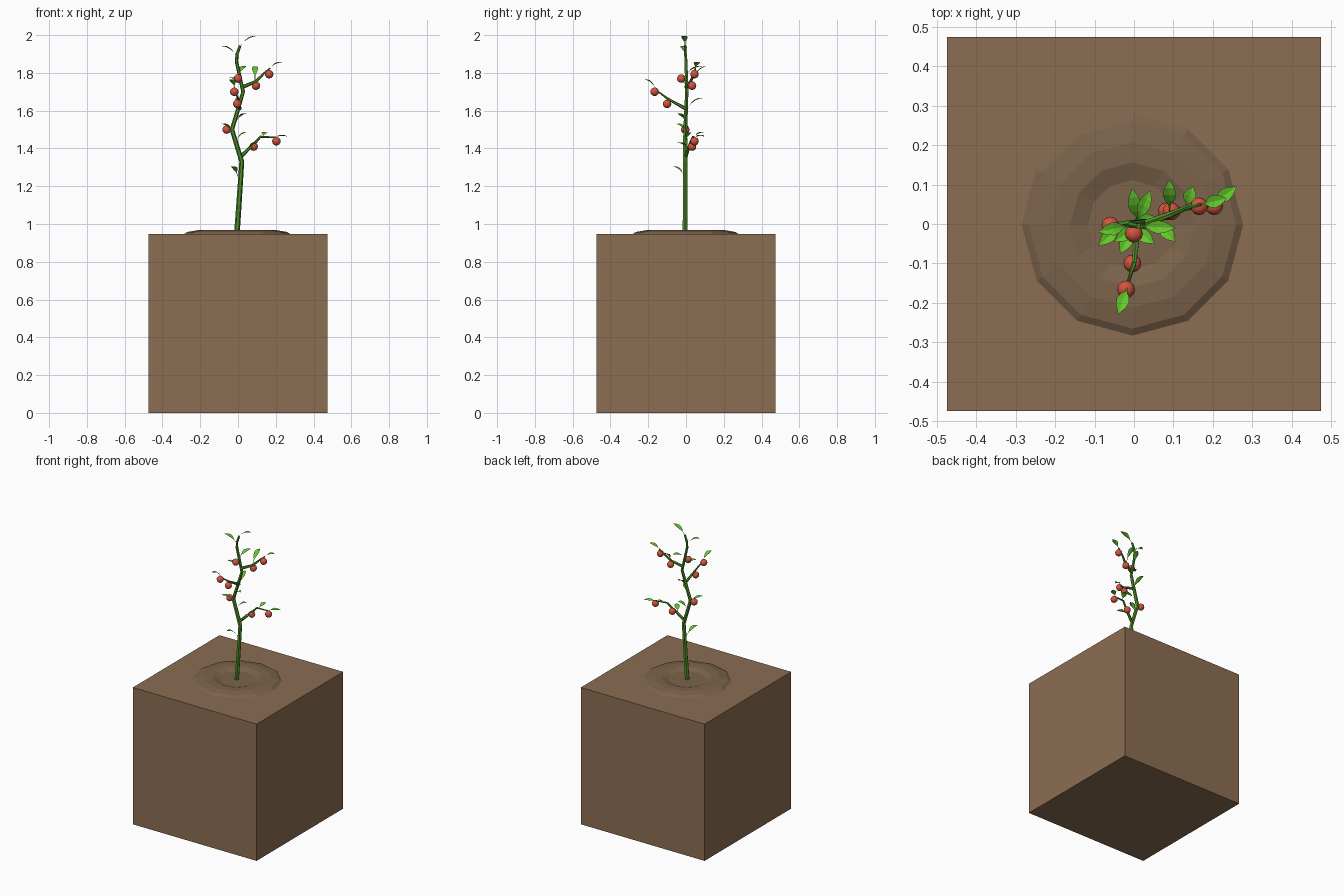
import bpy, bmesh, math
from mathutils import Vector

if "Cube" in bpy.data.objects:
    bpy.data.objects.remove(bpy.data.objects["Cube"])


def material(name, rgb):
    m = bpy.data.materials.new(name)
    m.diffuse_color = (*rgb, 1)
    m.use_nodes = True
    m.node_tree.nodes["Principled BSDF"].inputs["Base Color"].default_value = m.diffuse_color
    return m


SOIL = material("soil", (0.26, 0.155, 0.085))
MOUND = material("mound", (0.20, 0.125, 0.07))
STEM = material("stem_green", (0.08, 0.28, 0.02))
LEAF = material("leaf_green", (0.13, 0.58, 0.025))
FRUIT = material("fruit_red", (0.65, 0.09, 0.05))


def make(name, bm, mat, smooth=False):
    me = bpy.data.meshes.new(name)
    for f in bm.faces:
        f.smooth = smooth
    bm.to_mesh(me)
    bm.free()
    ob = bpy.data.objects.new(name, me)
    me.materials.append(mat)
    bpy.context.collection.objects.link(ob)
    return ob


def skin(bm, rings, closed=True):
    n = len(rings[0])
    for a, b in zip(rings, rings[1:]):
        for i in range(n if closed else n - 1):
            j = (i + 1) % n
            bm.faces.new((a[i], a[j], b[j], b[i]))


def ring(bm, centre, u, v, r, n):
    return [bm.verts.new(centre + r * (u * math.cos(t) + v * math.sin(t)))
            for t in (2 * math.pi * i / n for i in range(n))]


def tube(name, pts, r0, r1, sides=6):
    # tapered stalk along a path, closed at both ends
    bm = bmesh.new()
    pts = [Vector(p) for p in pts]
    rings = []
    for i, p in enumerate(pts):
        d = (pts[min(i + 1, len(pts) - 1)] - pts[max(i - 1, 0)]).normalized()
        ref = Vector((0, 1, 0)) if abs(d.y) < 0.8 else Vector((1, 0, 0))
        u = ref.cross(d).normalized()
        r = r0 + (r1 - r0) * i / (len(pts) - 1)
        rings.append(ring(bm, p, u, d.cross(u), r, sides))
    skin(bm, rings)
    bm.faces.new(rings[0][::-1])
    bm.faces.new(rings[-1])
    return make(name, bm, STEM)


def leaf(name, base, tip, width=0.017):
    # arched blade with a folded midrib and a thin stalk
    base, tip = Vector(base), Vector(tip)
    d = tip - base
    mid = base + Vector((d.x * 0.4, d.y * 0.4, max(d.z * 0.95, 0.012)))
    side = Vector((-d.y, d.x, 0)).normalized()
    bm = bmesh.new()
    rows = []
    for t, w in ((0, .1), (.25, .12), (.4, .7), (.58, 1), (.78, .75), (1, .03)):
        p = base * (1 - t) ** 2 + mid * 2 * t * (1 - t) + tip * t * t
        lift = Vector((0, 0, 0.3 * width * w))
        rows.append([bm.verts.new(p - side * width * w + lift), bm.verts.new(p),
                     bm.verts.new(p + side * width * w + lift)])
    # wound so that the blade faces up
    skin(bm, [r[::-1] for r in rows], closed=False)
    bmesh.ops.recalc_face_normals(bm, faces=bm.faces[:])
    bm.normal_update()
    if sum(f.normal.z for f in bm.faces) < 0:
        bmesh.ops.reverse_faces(bm, faces=bm.faces[:])
    return make(name, bm, LEAF)


# soil block
bm = bmesh.new()
bmesh.ops.create_cube(bm, size=1)
for v in bm.verts:
    v.co = Vector((v.co.x * 0.948, v.co.y * 0.948, (v.co.z + 0.5) * 0.947))
make("soil_block", bm, SOIL)

# twelve-sided planting mound with a sunken middle
bm = bmesh.new()
X, Y = Vector((1, 0, 0)), Vector((0, 1, 0))
rings = [ring(bm, Vector((-0.004, -0.002, z)), X, Y, r, 12) for r, z in
         ((0.284, 0.945), (0.263, 0.958), (0.21, 0.967), (0.158, 0.966), (0.113, 0.952))]
skin(bm, rings)
bm.faces.new(rings[-1])
make("soil_mound", bm, MOUND)

# zig-zag main stem and three branches
tube("main_stem", [(-.006, -.005, .945), (.006, -.004, 1.12), (.02, -.004, 1.33), (-.032, -.004, 1.50),
                   (-.005, 0, 1.59), (.027, .004, 1.70), (-.008, 0, 1.86), (-.005, -.003, 1.90),
                   (.012, -.005, 1.945)], 0.015, 0.007)
tube("low_branch", [(.018, 0, 1.36), (.075, .018, 1.415), (.12, .037, 1.462), (.20, .048, 1.458)], .010, .004)
tube("upper_branch", [(.025, 0, 1.725), (.095, .025, 1.755), (.135, .042, 1.795), (.17, .05, 1.825)], .010, .004)
tube("front_branch", [(.01, 0, 1.61), (.005, -.05, 1.637), (.0, -.10, 1.665), (-.02, -.165, 1.715)], .010, .004)

# round fruits
for i, p in enumerate([(.083, .032, 1.41), (.203, .045, 1.438), (.095, .032, 1.732), (.165, .045, 1.793),
                       (-.004, -.10, 1.636), (-.02, -.166, 1.70), (-.06, -.004, 1.50), (.0, -.025, 1.77)]):
    bm = bmesh.new()
    bmesh.ops.create_uvsphere(bm, u_segments=12, v_segments=8, radius=0.0225)
    make(f"fruit_{i + 1}", bm, FRUIT, True).location = p

# leaves, each from its joint to its tip
for i, (a, b) in enumerate([
        ((-.008, -.003, 1.89), (-.09, -.02, 1.942)),
        ((.01, -.005, 1.94), (.105, -.01, 1.996)),
        ((.0, -.005, 1.25), (-.035, -.075, 1.305)),
        ((-.012, 0, 1.44), (.05, .02, 1.485)),
        ((-.01, -.004, 1.545), (.052, -.05, 1.585)),
        ((.01, 0, 1.60), (-.005, .09, 1.667)),
        ((.02, 0, 1.73), (-.05, -.045, 1.775)),
        ((.09, .03, 1.755), (.09, .112, 1.835)),
        ((.005, 0, 1.79), (.042, .085, 1.835)),
        ((.165, .048, 1.82), (.235, .065, 1.856)),
        ((.195, .048, 1.458), (.26, .095, 1.464)),
        ((.13, .04, 1.46), (.15, .095, 1.485)),
        ((.055, .01, 1.40), (.105, -.045, 1.43)),
        ((-.015, -.155, 1.71), (-.04, -.228, 1.766)),
        ((-.03, 0, 1.49), (-.09, -.055, 1.53))]):
    leaf(f"leaf_{i + 1}", a, b)
